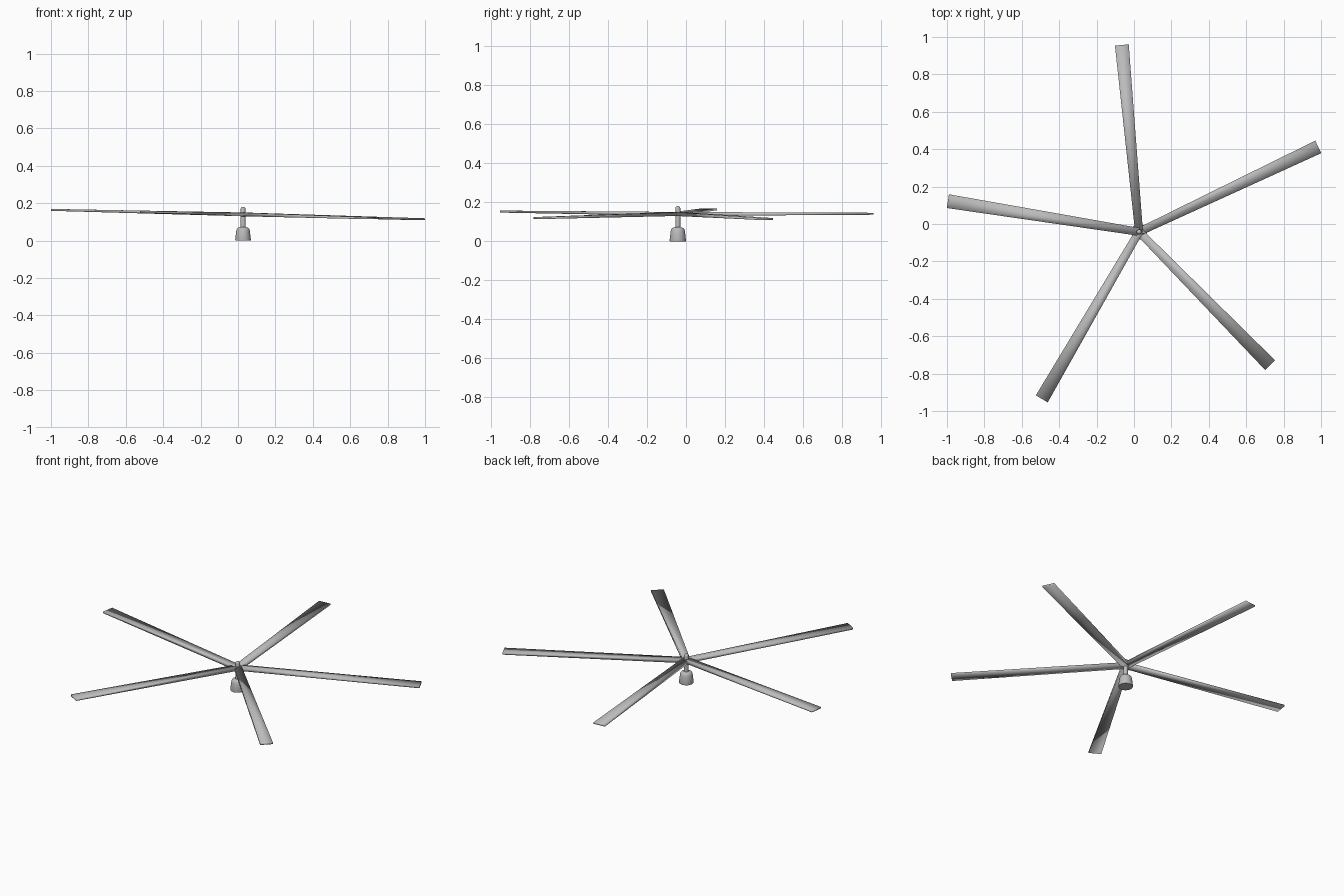
import bpy, bmesh, math
from mathutils import Vector

if "Cube" in bpy.data.objects:
    bpy.data.objects.remove(bpy.data.objects["Cube"])

grey = bpy.data.materials.new("mid grey")
grey.diffuse_color = (0.5, 0.5, 0.5, 1)
grey.use_nodes = True
grey.node_tree.nodes["Principled BSDF"].inputs["Base Color"].default_value = grey.diffuse_color
HUB = Vector((0.027, -0.042, 0.140))


def finish(bm, name, angle):
    bmesh.ops.recalc_face_normals(bm, faces=bm.faces)
    me = bpy.data.meshes.new(name)
    bm.to_mesh(me)
    bm.free()
    ob = bpy.data.objects.new(name, me)
    bpy.context.collection.objects.link(ob)
    me.materials.append(grey)
    bpy.ops.object.select_all(action='DESELECT')
    ob.select_set(True)
    bpy.context.view_layer.objects.active = ob
    bpy.ops.object.shade_smooth_by_angle(angle=math.radians(angle))
    return ob


def skin(rings, name, angle=40):
    """Join equal-length loops of points into a capped solid."""
    bm = bmesh.new()
    loops = [[bm.verts.new(p) for p in ring] for ring in rings]
    n = len(loops[0])
    for a, b in zip(loops, loops[1:]):
        for i in range(n):
            j = (i + 1) % n
            bm.faces.new((a[i], a[j], b[j], b[i]))
    bm.faces.new(loops[0][::-1])
    bm.faces.new(loops[-1])
    return finish(bm, name, angle)


def lathe(profile, name, n=32):
    return skin([[(HUB.x + r * math.cos(2 * math.pi * i / n),
                   HUB.y + r * math.sin(2 * math.pi * i / n), z)
                  for i in range(n)] for r, z in profile], name)


# weighted bell-shaped base
lathe([(0.041, 0.0), (0.042, 0.004), (0.036, 0.054), (0.033, 0.062),
       (0.028, 0.068), (0.020, 0.071), (0.013, 0.072)], "motor_base")
# shaft with rounded tip
lathe([(0.013, 0.065), (0.013, 0.168), (0.0115, 0.174),
       (0.008, 0.178), (0.003, 0.180)], "shaft")

# blades: thin slats with softly shaded edges, widening and thinning to a square tip
TIPS = [(-0.065, 0.957, 0.141), (0.985, 0.412, 0.114), (0.728, -0.755, 0.119),
        (-0.493, -0.935, 0.152), (-0.995, 0.122, 0.164)]
SECTIONS = [(0.0, 0.021, 0.010), (1.0, 0.037, 0.005)]
CORNERS = [(-1, -1), (1, -1), (1, 1), (-1, 1)]
for k, tip in enumerate(TIPS):
    axis = Vector(tip) - HUB
    side = axis.cross(Vector((0, 0, 1))).normalized()
    up = side.cross(axis).normalized()
    rings = [[HUB + axis * t + side * (w * a) + up * (h * b) for a, b in CORNERS]
             for t, w, h in SECTIONS]
    skin(rings, f"blade_{k + 1}", 120)
